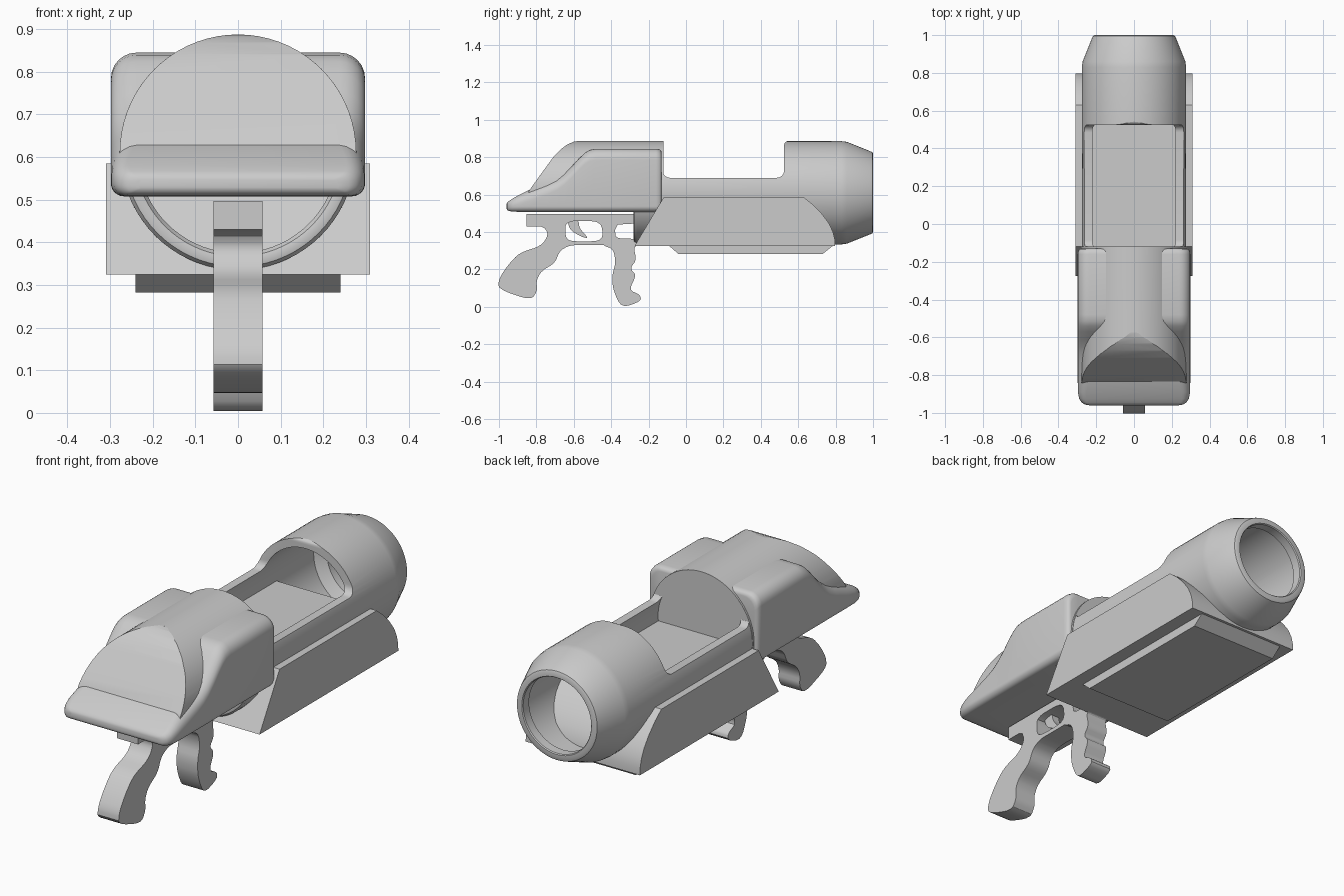
import bpy, bmesh, math

if "Cube" in bpy.data.objects:
    bpy.data.objects.remove(bpy.data.objects["Cube"])

AXIS_Z = 0.61   # height of the barrel axis


def finish(name, bm, angle=30):
    bmesh.ops.recalc_face_normals(bm, faces=bm.faces)
    me = bpy.data.meshes.new(name)
    bm.to_mesh(me)
    bm.free()
    ob = bpy.data.objects.new(name, me)
    bpy.context.collection.objects.link(ob)
    smooth(ob, angle)
    return ob


def activate(ob):
    bpy.ops.object.select_all(action='DESELECT')
    ob.select_set(True)
    bpy.context.view_layer.objects.active = ob


def smooth(ob, angle=30):
    activate(ob)
    bpy.ops.object.shade_smooth_by_angle(angle=math.radians(angle))


def prism(name, pts, half, angle=30):
    """Side profile (y, z) extruded across x, centred."""
    bm = bmesh.new()
    face = bm.faces.new([bm.verts.new((-half, y, z)) for y, z in pts])
    ext = bmesh.ops.extrude_face_region(bm, geom=[face])
    moved = [g for g in ext['geom'] if isinstance(g, bmesh.types.BMVert)]
    bmesh.ops.translate(bm, verts=moved, vec=(2 * half, 0, 0))
    return finish(name, bm, angle)


def loft(name, rings, caps=True, closed=False, angle=30):
    """Skin equal-length rings of points."""
    bm = bmesh.new()
    rv = [[bm.verts.new(p) for p in r] for r in rings]
    pairs = list(zip(rv, rv[1:])) + ([(rv[-1], rv[0])] if closed else [])
    n = len(rv[0])
    for a, b in pairs:
        for i in range(n):
            j = (i + 1) % n
            bm.faces.new((a[i], a[j], b[j], b[i]))
    if caps:
        bm.faces.new(rv[0])
        bm.faces.new(rv[-1])
    return finish(name, bm, angle)


def circle(r, y, n=72):
    return [(r * math.cos(2 * math.pi * i / n), y, AXIS_Z + r * math.sin(2 * math.pi * i / n))
            for i in range(n)]


def round_rect(y, hw, zb, zt, rb, rt, n=7):
    pts = []
    for sx, top, start in ((1, 1, 0), (-1, 1, 90), (-1, 0, 180), (1, 0, 270)):
        r = rt if top else rb
        cx, cz = sx * (hw - r), (zt - r if top else zb + r)
        for i in range(n):
            a = math.radians(start + 90 * i / (n - 1))
            pts.append((cx + r * math.cos(a), y, cz + r * math.sin(a)))
    return pts


def boolean(ob, cutter, op):
    m = ob.modifiers.new('cut', 'BOOLEAN')
    m.operation, m.object, m.solver = op, cutter, 'EXACT'
    activate(ob)
    bpy.ops.object.modifier_apply(modifier=m.name)
    bpy.data.objects.remove(cutter, do_unlink=True)
    smooth(ob)


def bevel(ob, width, segs, angle=30):
    m = ob.modifiers.new('bevel', 'BEVEL')
    m.width, m.segments, m.limit_method = width, segs, 'ANGLE'
    m.angle_limit = math.radians(angle)
    activate(ob)
    bpy.ops.object.modifier_apply(modifier=m.name)
    smooth(ob, 35)


def soften(pts, times=2, k=0.22):
    """Corner cutting for flowing outlines."""
    for _ in range(times):
        out = []
        for (a, b), (c, d) in zip(pts, pts[1:] + pts[:1]):
            out += [(a + (c - a) * k, b + (d - b) * k), (c + (a - c) * k, d + (b - d) * k)]
        pts = out
    return pts


# Barrel: hollow lathed tube with tapered muzzle
tube = [(.255, -.28), (.267, -.277), (.275, -.265), (.276, .83), (.272, .86), (.222, .985),
        (.217, .996), (.208, 1.0), (.188, 1.0), (.184, .995), (.184, .95), (.235, .92),
        (.235, -.265), (.243, -.277)]
barrel = loft('barrel', [circle(r, y) for r, y in tube], caps=False, closed=True)

# Open loading bay cut in the top of the barrel, with filleted lower corners
def arc(cy, cz, r, a0, a1, n=6):
    return [(cy + r * math.cos(math.radians(a0 + (a1 - a0) * i / n)),
             cz + r * math.sin(math.radians(a0 + (a1 - a0) * i / n))) for i in range(n + 1)]

bay = arc(-.085, .73, .04, 180, 270) + arc(.485, .73, .04, 270, 360)
bay += arc(.545, .866, .02, 180, 90) + [(.545, 1.0), (-.125, 1.0)]
boolean(barrel, prism('bay_cutter', bay, .4), 'DIFFERENCE')

# Cowl: cylinder trimmed by a sloping side profile
cowl = loft('cowl', [circle(.2775, -.95), circle(.2775, -.12)])
slope = [(-.12, .54), (-.12, .95), (-.56, .95), (-.575, .887), (-.60, .883), (-.635, .868),
         (-.67, .842), (-.71, .80), (-.75, .745), (-.79, .69), (-.84, .62), (-.86, .54)]
boolean(cowl, prism('cowl_trim', slope, .4), 'INTERSECT')
bevel(cowl, .012, 3, 50)

# Rear housing: rounded-rectangle sections lofted along y (y, half width, bottom, top)
sections = [(-.96, .235, .527, .548), (-.956, .26, .518, .558), (-.945, .277, .512, .567),
            (-.925, .29, .509, .58), (-.89, .297, .508, .60), (-.83, .298, .508, .63),
            (-.74, .298, .508, .662), (-.69, .298, .508, .684), (-.65, .298, .508, .713),
            (-.61, .298, .508, .752), (-.57, .298, .508, .796), (-.54, .298, .508, .824),
            (-.515, .298, .508, .839), (-.48, .298, .508, .845), (-.16, .298, .508, .845),
            (-.142, .295, .511, .842), (-.133, .288, .518, .835), (-.13, .278, .528, .825)]
loft('rear_housing', [round_rect(y, w, b, t, min(.03, (t - b) * .4), min(.06, (t - b) * .5))
                      for y, w, b, t in sections], angle=40)

# Lower block with slanted rear and curved nose; its top is the bay floor
prism('lower_block', [(-.275, .325), (.797, .325), (.796, .36), (.786, .40), (.765, .446),
                      (.727, .497), (.68, .546), (.631, .585), (-.12, .585)], .309)

# Underside plate
prism('bottom_plate', [(-.09, .326), (.785, .326), (.73, .282), (-.04, .282)], .24)

# Grip frame: rear grip, guard and front grip in a single outline
grips = [(-.54, .33), (-.62, .33), (-.675, .30), (-.70, .235), (-.775, .19), (-.80, .14),
         (-.795, .085), (-.83, .035), (-1.005, .095), (-1.0, .15), (-.955, .22), (-.89, .29),
         (-.775, .325), (-.735, .385), (-.76, .43)]
rear = soften(grips)
front = soften([(-.45, .40), (-.45, .33), (-.39, .31), (-.375, .24), (-.395, .17), (-.39, .09),
                (-.345, -.006), (-.24, .03), (-.245, .065), (-.305, .09), (-.265, .17),
                (-.30, .205), (-.265, .25), (-.28, .32), (-.25, .33), (-.27, .365),
                (-.37, .365), (-.385, .40), (-.37, .44), (-.42, .46)])
outline = [(-.28, .497), (-.853, .497), (-.853, .43), (-.775, .43), (-.745, .415), (-.736, .385),
           (-.75, .345), (-.62, .33), (-.40, .33), (-.375, .375), (-.38, .41), (-.365, .44),
           (-.28, .445)]
frame = prism('grip_frame', outline, .057)
boolean(frame, prism('rear_grip', rear, .057), 'UNION')
boolean(frame, prism('front_grip', front, .057), 'UNION')
hole = soften([(-.645, .46), (-.645, .375), (-.62, .35), (-.47, .35), (-.445, .375),
               (-.45, .435), (-.485, .46)], 2)
boolean(frame, prism('guard_cutter', hole, .1), 'DIFFERENCE')

# Trigger
prism('trigger', soften([(-.635, .465), (-.575, .465), (-.57, .42), (-.52, .365),
                         (-.56, .375), (-.62, .41)]), .02)
